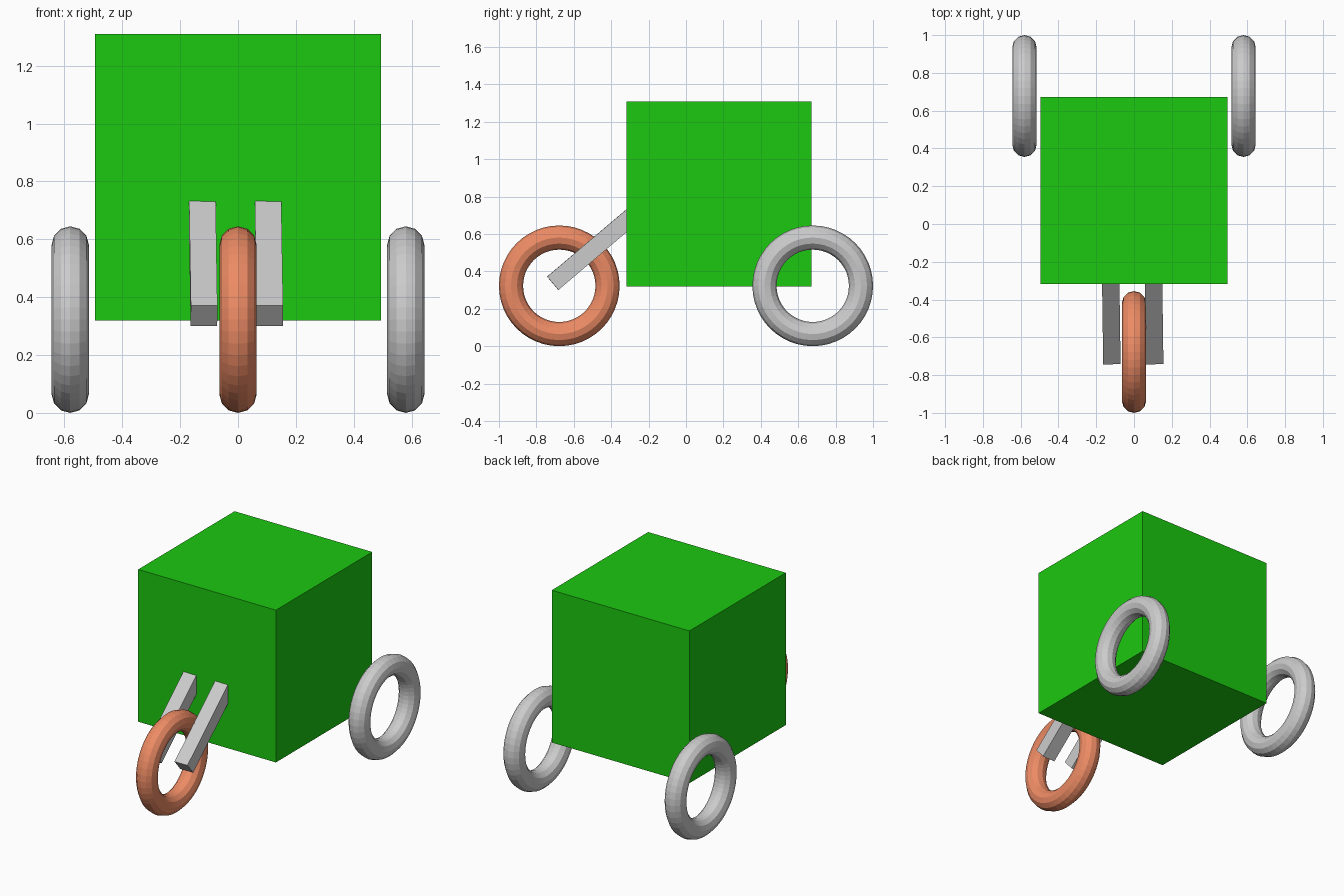
import bpy
from math import pi, radians
from mathutils import Vector, Matrix

if "Cube" in bpy.data.objects:
    bpy.data.objects.remove(bpy.data.objects["Cube"])


def material(name, color):
    mat = bpy.data.materials.new(name)
    mat.diffuse_color = color
    mat.use_nodes = True
    mat.node_tree.nodes["Principled BSDF"].inputs["Base Color"].default_value = mat.diffuse_color
    return mat


def box(name, size, matrix, mat=None):
    bpy.ops.mesh.primitive_cube_add(size=1)
    ob = bpy.context.object
    ob.name = name
    ob.data.transform(matrix @ Matrix.Diagonal((*size, 1)))
    if mat:
        ob.data.materials.append(mat)
    return ob


def wheel(name, x, y, mat=None):
    bpy.ops.mesh.primitive_torus_add(
        major_segments=48, minor_segments=12,
        major_radius=0.258, minor_radius=0.0645,
        location=(x, y, 0.3225), rotation=(0, pi / 2, 0))
    ob = bpy.context.object
    ob.name = name
    if mat:
        ob.data.materials.append(mat)


green = material("green", (0.011, 0.58, 0.005, 1))
orange = material("orange", (0.85, 0.26, 0.13, 1))

# Cube body
box("body", (0.99, 0.99, 0.99), Matrix.Translation((0, 0.177, 0.814)), green)

# Two rear wheels and the coloured front wheel
for side, x in (("left", -0.58), ("right", 0.58)):
    wheel(f"rear_wheel_{side}", x, 0.6775)
wheel("front_wheel", 0, -0.6775, orange)

# Fork bars, sloping up from the front hub into the body
LENGTH = 0.66
for side, x in (("left", -0.1175), ("right", 0.1095)):
    tilt = (Matrix.Rotation(radians(0.8), 4, 'Z')
            @ Matrix.Rotation(radians(40.3), 4, 'X'))
    place = (Matrix.Translation((x, -0.7125, 0.336)) @ tilt
             @ Matrix.Translation((0, LENGTH / 2, 0)))
    box(f"fork_{side}", (0.092, LENGTH, 0.093), place)
